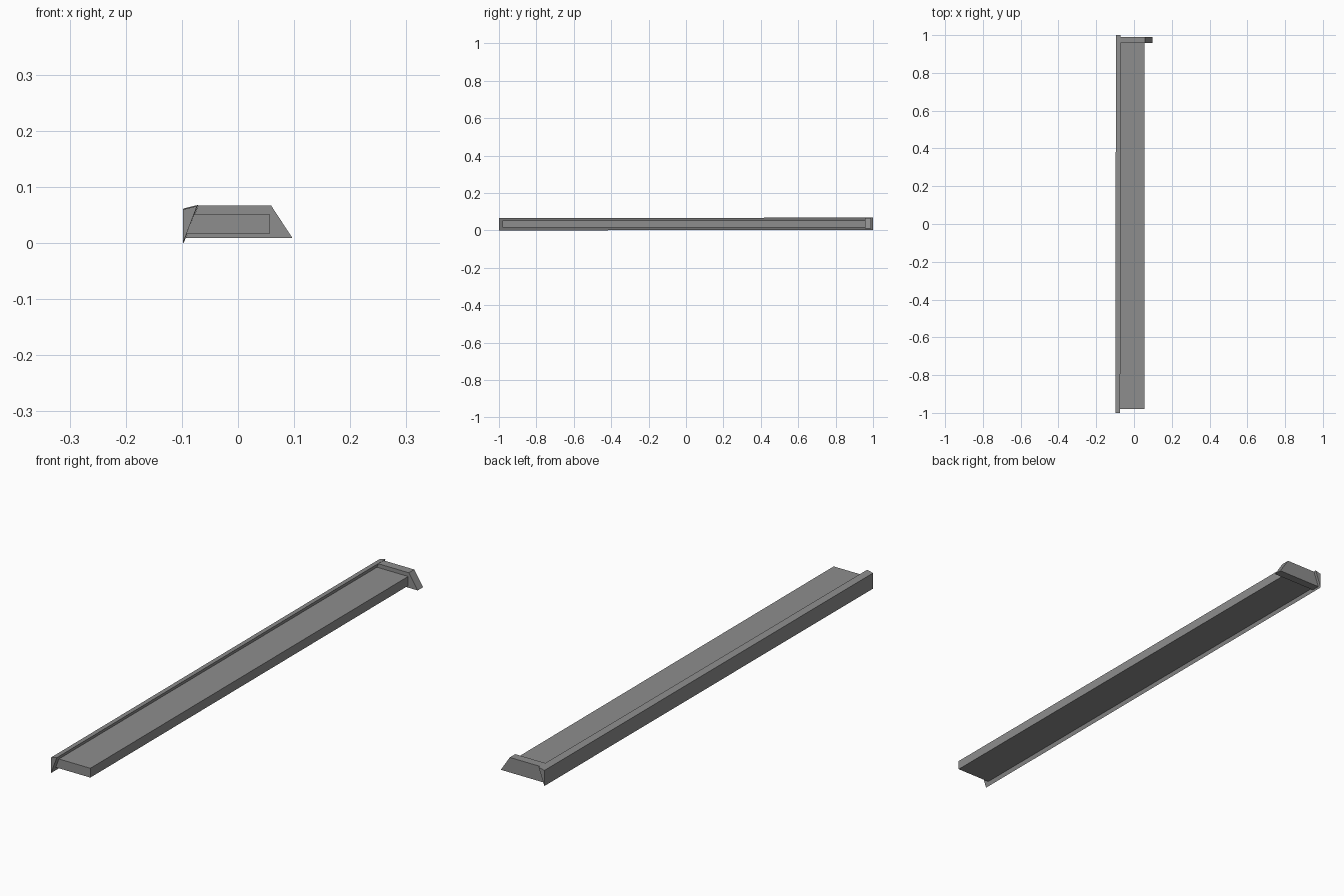
import bpy
import bmesh

default = bpy.data.objects.get("Cube")
if default:
    bpy.data.objects.remove(default, do_unlink=True)

# Single matte grey
grey = bpy.data.materials.new("grey")
grey.use_nodes = True
colour = (0.27, 0.27, 0.27, 1)
grey.diffuse_color = colour
grey.node_tree.nodes["Principled BSDF"].inputs["Base Color"].default_value = colour


def extrude_profile(name, profile, y0, y1, drift=(0, 0)):
    """Sweep an (x, z) profile along y, with a slight drift at the back end."""
    bm = bmesh.new()
    front = [bm.verts.new((x, y0, z)) for x, z in profile]
    back = [bm.verts.new((x + drift[0], y1, z + drift[1])) for x, z in profile]
    bm.faces.new(front)
    bm.faces.new(back[::-1])
    n = len(profile)
    for i in range(n):
        j = (i + 1) % n
        bm.faces.new((front[j], front[i], back[i], back[j]))
    bmesh.ops.recalc_face_normals(bm, faces=bm.faces)
    mesh = bpy.data.meshes.new(name)
    bm.to_mesh(mesh)
    bm.free()
    mesh.materials.append(grey)
    obj = bpy.data.objects.new(name, mesh)
    bpy.context.collection.objects.link(obj)
    return obj


# Wedge-shaped rail along the whole right edge
extrude_profile("side_rail", [(-0.098, 0.0), (-0.073, 0.066), (-0.098, 0.06)],
                -1.0, 1.0, drift=(0.002, 0.002))

# Long flat board
extrude_profile("board", [(-0.092, 0.016), (0.056, 0.016), (0.056, 0.052), (-0.078, 0.052)],
                -0.98, 0.97)

# Sloped block across the back end
extrude_profile("end_block", [(-0.093, 0.009), (0.097, 0.009), (0.059, 0.067), (-0.071, 0.067)],
                0.957, 0.99)
